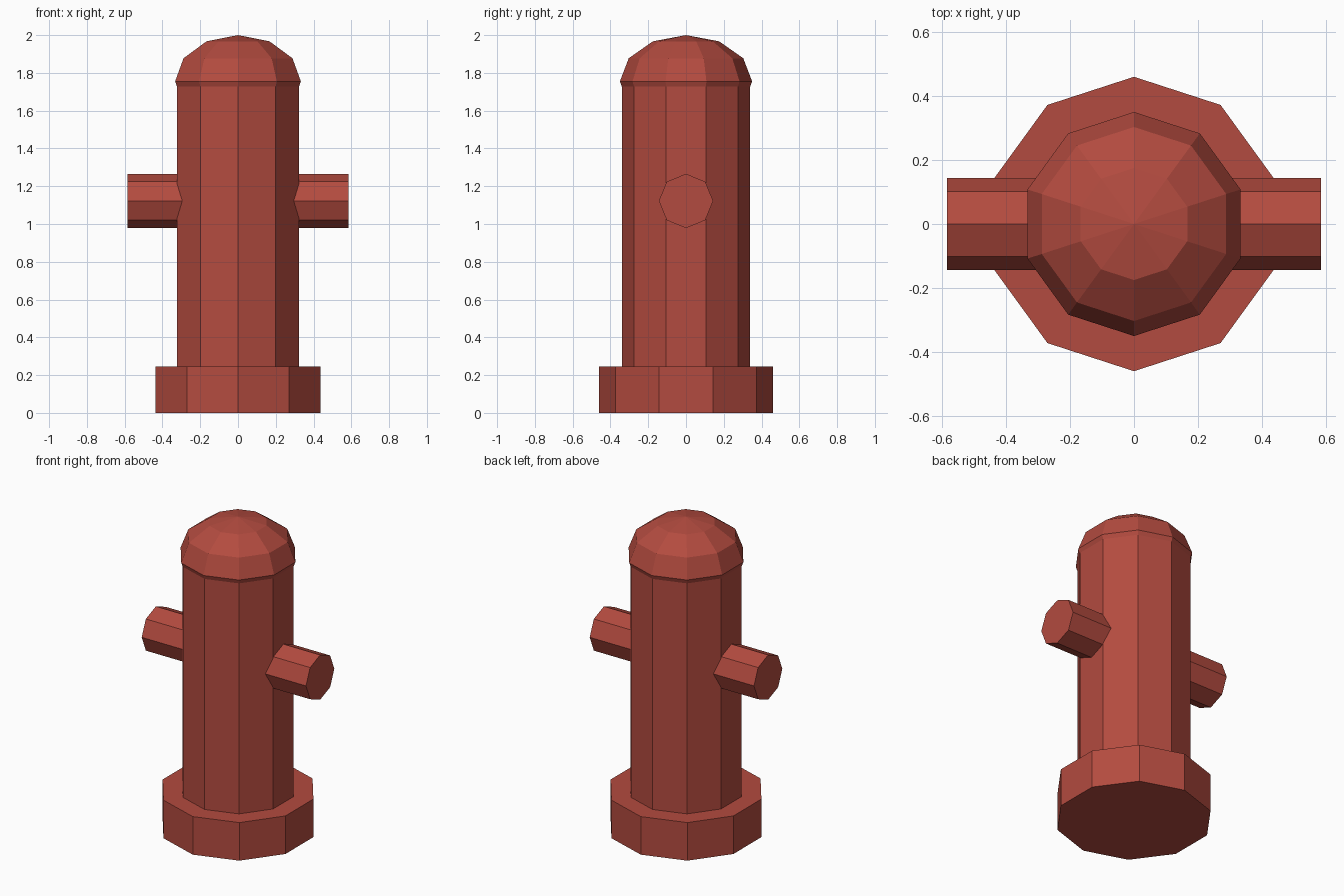
import bpy
from math import pi

if "Cube" in bpy.data.objects:
    bpy.data.objects.remove(bpy.data.objects["Cube"])

red = bpy.data.materials.new("red_paint")
red.diffuse_color = (0.45, 0.07, 0.05, 1)
red.use_nodes = True
red.node_tree.nodes["Principled BSDF"].inputs["Base Color"].default_value = red.diffuse_color


def finish(name):
    ob = bpy.context.object
    ob.name = name
    ob.data.materials.append(red)
    return ob


def cylinder(name, sides, radius, length, centre_z, rotation=(0, 0, 0)):
    bpy.ops.mesh.primitive_cylinder_add(vertices=sides, radius=radius, depth=length,
                                        location=(0, 0, centre_z), rotation=rotation)
    return finish(name)


# Ten-sided foot and barrel
cylinder("base", 10, 0.46, 0.245, 0.1225)
cylinder("barrel", 10, 0.34, 1.55, 0.98)

# Flattened faceted cap
bpy.ops.mesh.primitive_uv_sphere_add(segments=10, ring_count=6, radius=0.35,
                                     location=(0, 0, 1.755))
finish("dome_cap").scale.z = 0.7

# Octagonal side outlets, running through the barrel
cylinder("side_outlets", 8, 0.144, 1.17, 1.122, (0, pi / 2, 0))
